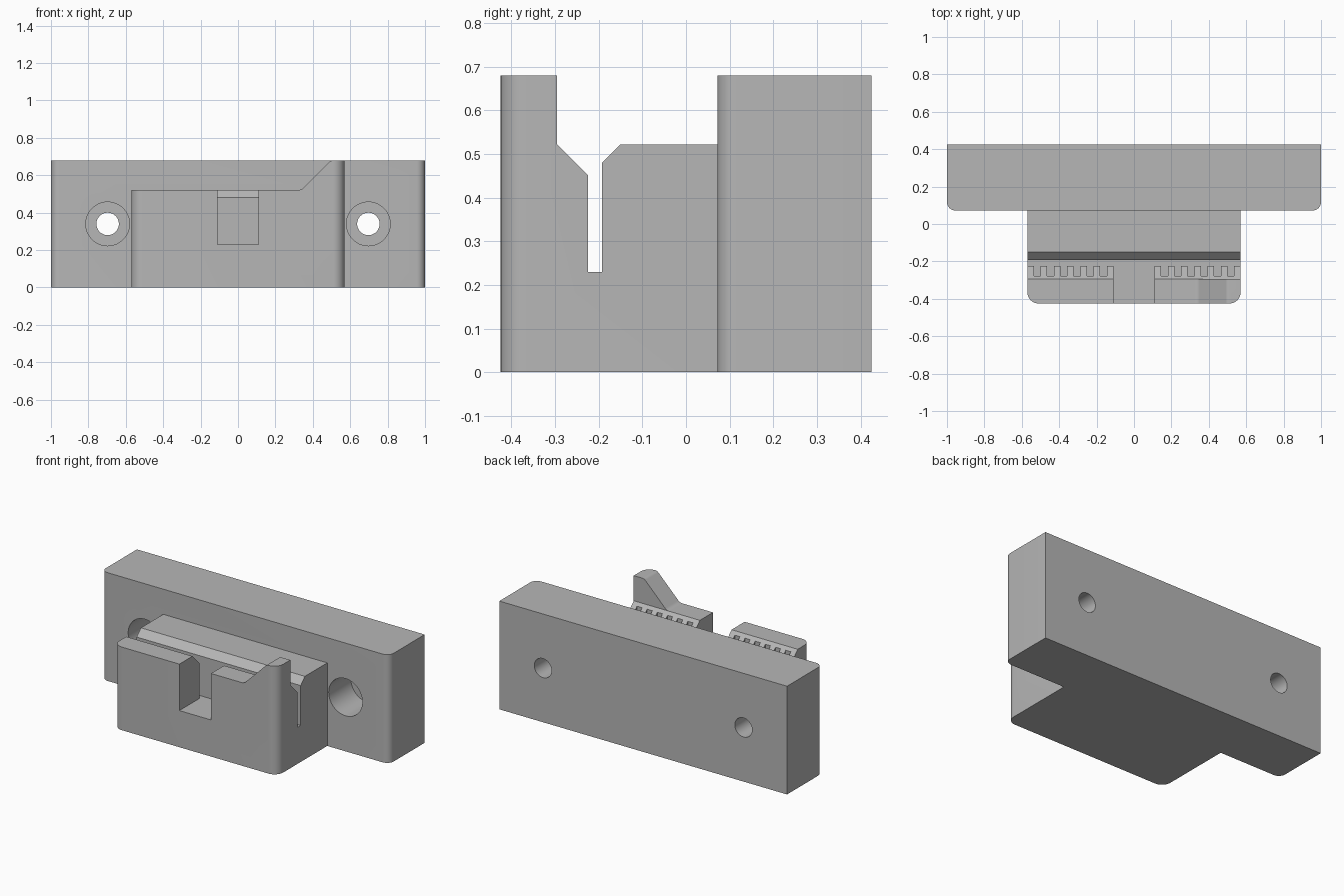
import bpy, bmesh, math
from mathutils import Vector

cube = bpy.data.objects.get("Cube")
if cube:
    bpy.data.objects.remove(cube, do_unlink=True)

grey = bpy.data.materials.new("plain_grey")
grey.use_nodes = True
grey.diffuse_color = (0.47, 0.47, 0.47, 1)
grey.node_tree.nodes["Principled BSDF"].inputs["Base Color"].default_value = (0.47, 0.47, 0.47, 1)


def fillet(points, steps=8):
    """Round every profile point that carries a third value, its radius."""
    out = []
    for i, p in enumerate(points):
        c = Vector(p[:2])
        if len(p) < 3:
            out.append(c)
            continue
        a = (Vector(points[i - 1][:2]) - c).normalized()
        b = (Vector(points[(i + 1) % len(points)][:2]) - c).normalized()
        half = a.angle(b) / 2
        centre = c + (a + b).normalized() * p[2] / math.sin(half)
        start = c + a * p[2] / math.tan(half) - centre
        end = c + b * p[2] / math.tan(half) - centre
        sweep = start.angle(end)
        for k in range(steps + 1):
            t = k / steps
            out.append(centre + (start * math.sin((1 - t) * sweep) + end * math.sin(t * sweep)) / math.sin(sweep))
    return out


def prism(name, points, axis, low, high):
    """Extrude a closed profile along one axis."""
    place = {"x": lambda u, v, w: (w, u, v),
             "y": lambda u, v, w: (u, w, v),
             "z": lambda u, v, w: (u, v, w)}[axis]
    bm = bmesh.new()
    face = bm.faces.new([bm.verts.new(place(p.x, p.y, low)) for p in fillet(points)])
    top = bmesh.ops.extrude_face_region(bm, geom=[face])["geom"]
    shift = Vector(place(0, 0, high - low))
    bmesh.ops.translate(bm, vec=shift, verts=[v for v in top if isinstance(v, bmesh.types.BMVert)])
    bmesh.ops.recalc_face_normals(bm, faces=bm.faces)
    mesh = bpy.data.meshes.new(name)
    bm.to_mesh(mesh)
    bm.free()
    mesh.materials.append(grey)
    obj = bpy.data.objects.new(name, mesh)
    bpy.context.collection.objects.link(obj)
    return obj


def box(name, x0, x1, y0, y1, z0, z1):
    return prism(name, [(x0, y0), (x1, y0), (x1, y1), (x0, y1)], "z", z0, z1)


def disc(name, x, z, radius, y0, y1, sides=48):
    ring = [(x + radius * math.cos(math.tau * i / sides),
             z + radius * math.sin(math.tau * i / sides)) for i in range(sides)]
    return prism(name, ring, "y", y0, y1)


def combine(target, tool, operation="DIFFERENCE"):
    mod = target.modifiers.new("combine", "BOOLEAN")
    mod.operation, mod.solver, mod.object = operation, "EXACT", tool
    bpy.context.view_layer.objects.active = target
    bpy.ops.object.modifier_apply(modifier=mod.name)
    bpy.data.objects.remove(tool, do_unlink=True)


FRONT, BACK, JOINT = -0.425, 0.425, 0.072
TOP, LEDGE, FLOOR = 0.68, 0.522, 0.23
HALF = 0.57

# Mounting plate with rounded front edges and counterbored screw holes
plate = prism("mounting_plate", [(-1, JOINT, 0.045), (1, JOINT, 0.045), (1, BACK), (-1, BACK)], "z", 0, TOP)
for side in (-1, 1):
    combine(plate, disc("counterbore", side * 0.697, 0.34, 0.117, -0.1, JOINT + 0.22))
    combine(plate, disc("screw_hole", side * 0.697, 0.34, 0.06, 0, 0.6))

# Clamp block with rounded front corners
block = prism("clamp_block", [(-HALF, FRONT, 0.06), (HALF, FRONT, 0.06),
                              (HALF, JOINT + 0.02), (-HALF, JOINT + 0.02)], "z", 0, 0.75)

# Funnel-shaped slot along the block, and the low rear ledge
combine(block, prism("slot_cutter", [
    (-0.295, 0.9), (-0.295, LEDGE), (-0.225, 0.452), (-0.225, FLOOR), (-0.192, FLOOR),
    (-0.192, 0.48), (-0.15, LEDGE), (0.3, LEDGE), (0.3, 0.9)], "x", -0.8, 0.8))

# Front jaw outline, rising to a horn at the left end
combine(block, prism("horn_cutter", [
    (-0.8, 0.9), (-0.8, LEDGE), (0.34, LEDGE, 0.04), (0.498, TOP, 0.03), (0.8, TOP), (0.8, 0.9)],
    "y", -0.6, -0.285))

# Central notch through the front jaw
combine(block, box("notch_cutter", -0.11, 0.11, -0.6, -0.21, FLOOR, 0.9))

# Row of tooth grooves on each half of the jaw
pitch = (HALF - 0.11) / 6.5
for side in (-1, 1):
    for i in range(6):
        x = side * (0.11 + pitch * (i + 0.75))
        combine(block, box("tooth_cutter", x - pitch / 4, x + pitch / 4, -0.277, -0.21, FLOOR, 0.6))

# One solid body, smooth only around the curves
combine(plate, block, "UNION")
plate.name = "clamp_bracket"
bpy.ops.object.select_all(action="DESELECT")
plate.select_set(True)
bpy.context.view_layer.objects.active = plate
bpy.ops.object.shade_smooth_by_angle(angle=math.radians(30))
